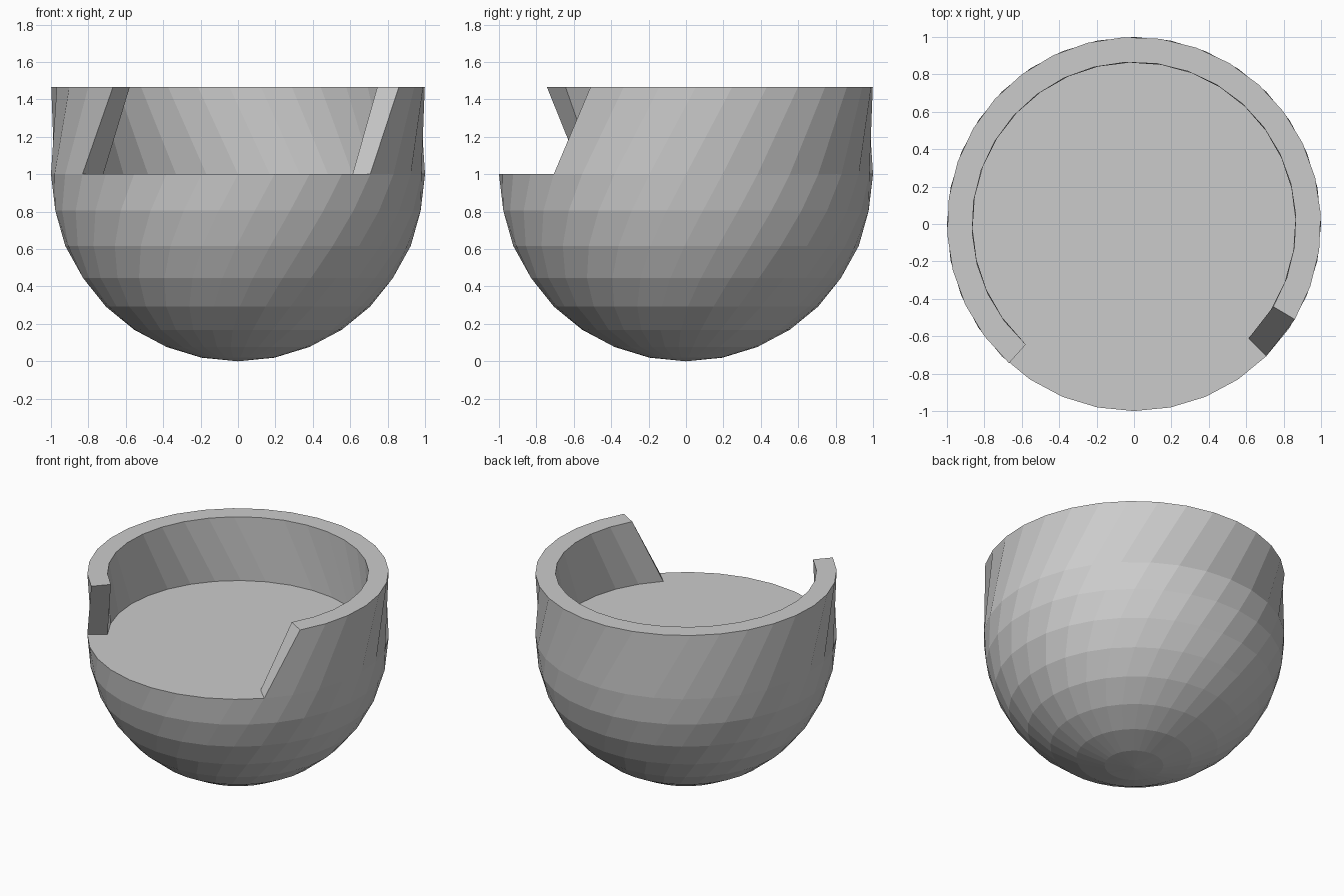
import bpy, bmesh
from math import sin, cos, radians, pi

if "Cube" in bpy.data.objects:
    bpy.data.objects.remove(bpy.data.objects["Cube"])

SEG, RINGS = 32, 8
TOP = 1.467                       # rim height
INNER = 0.866                     # inner wall radius
TWIST = radians(45) / TOP         # twist per unit of height, zero at z = 1


def point(r, step, z):
    a = step * 2 * pi / SEG + (z - 1) * TWIST
    return (r * cos(a), r * sin(a), z)


def finish(bm, name):
    bmesh.ops.recalc_face_normals(bm, faces=bm.faces)
    mesh = bpy.data.meshes.new(name)
    bm.to_mesh(mesh)
    bm.free()
    bpy.context.collection.objects.link(bpy.data.objects.new(name, mesh))


# Solid twisted hemisphere with a flat floor on top
bm = bmesh.new()
rings = []
for k in range(RINGS):
    t = k * pi / 2 / RINGS
    rings.append([bm.verts.new(point(cos(t), i, 1 - sin(t))) for i in range(SEG)])
pole = bm.verts.new((0, 0, 0))
bm.faces.new(rings[0])
for i in range(SEG):
    j = (i + 1) % SEG
    for a, b in zip(rings, rings[1:]):
        bm.faces.new((a[i], b[i], b[j], a[j]))
    bm.faces.new((rings[-1][i], pole, rings[-1][j]))
finish(bm, "bowl_base")

# Open twisted wall: a rectangular section swept round, with a gap at the front
bm = bmesh.new()
sections = [[bm.verts.new(point(r, s, z))
             for r, z in ((1, 1), (1, TOP), (INNER, TOP), (INNER, 1))]
            for s in range(-4, 20)]
for a, b in zip(sections, sections[1:]):
    for i in range(3):            # outer side, rim, inner side
        bm.faces.new((a[i], b[i], b[i + 1], a[i + 1]))
bm.faces.new(sections[0])
bm.faces.new(sections[-1])
finish(bm, "rim_wall")
